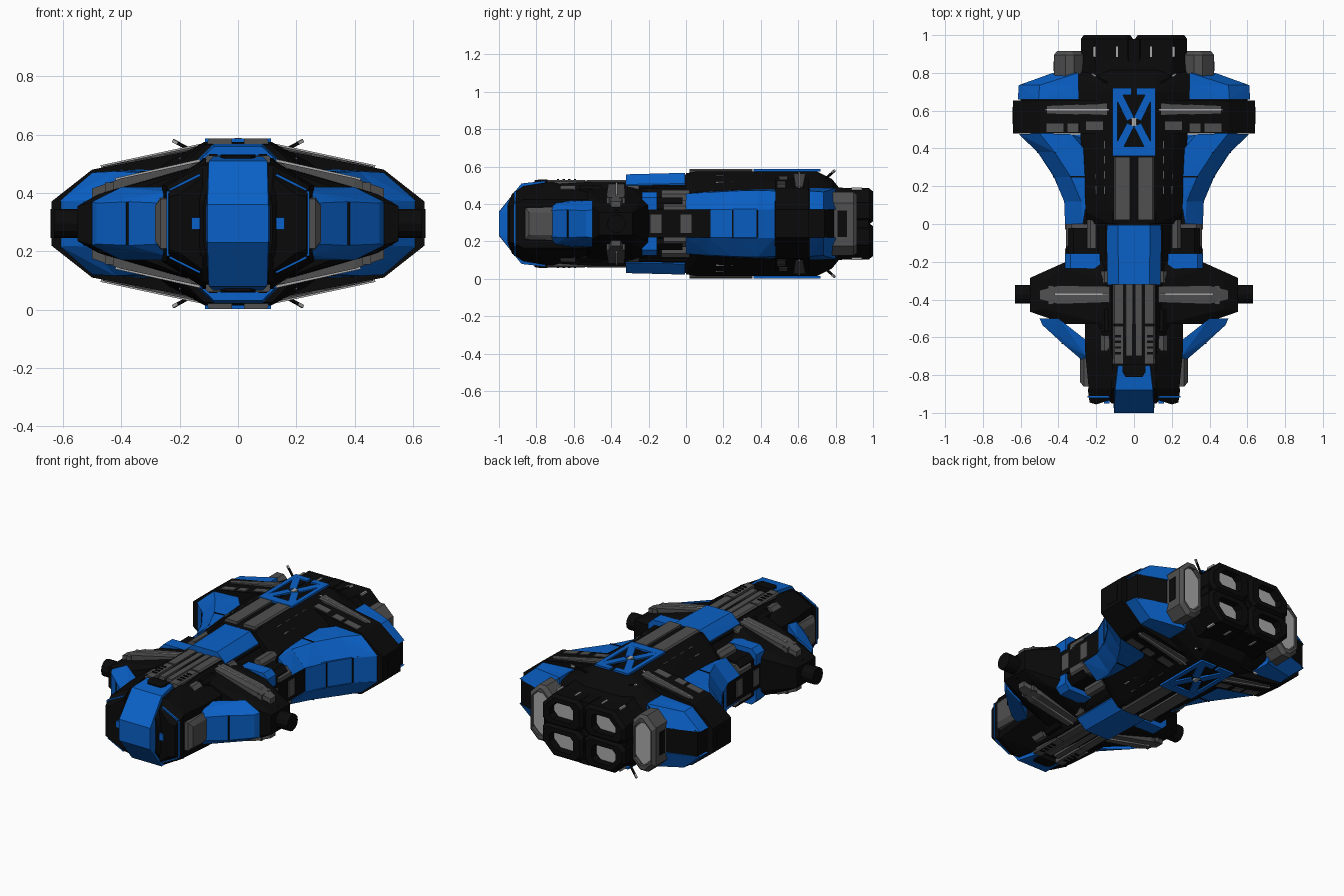
import bpy, bmesh, math
from itertools import combinations
from mathutils import Vector

if "Cube" in bpy.data.objects:
    bpy.data.objects.remove(bpy.data.objects["Cube"])

MID = 0.295  # the ship is mirrored about this height
COL = {'blue': (0.003, 0.12, 0.58), 'black': (0.003, 0.003, 0.003),
       'grey': (0.08, 0.08, 0.08), 'pale': (0.4, 0.4, 0.4)}
MATS = {}
for k, c in COL.items():
    MATS[k] = bpy.data.materials.new(k + "_paint")
    MATS[k].diffuse_color = (*c, 1)


def make(name, verts, faces, col, mirror=''):
    me = bpy.data.meshes.new(name)
    me.from_pydata(verts, [], faces)
    me.materials.append(MATS[col])
    ob = bpy.data.objects.new(name, me)
    bpy.context.collection.objects.link(ob)
    ob.location.z = MID
    if mirror:
        m = ob.modifiers.new("mirror", 'MIRROR')
        m.use_axis = ('X' in mirror, False, 'Z' in mirror)
        m.use_mirror_merge = False
    return ob


def hull_faces(pts):
    """Flat polygons of the convex hull, facing outwards."""
    found = {}
    for a, b, c in combinations(range(len(pts)), 3):
        n = (pts[b] - pts[a]).cross(pts[c] - pts[a])
        if n.length < 1e-9:
            continue
        n.normalize()
        d = [n.dot(p - pts[a]) for p in pts]
        if max(d) > 1e-5:
            if min(d) < -1e-5:
                continue
            n = -n
        on = [i for i, v in enumerate(d) if abs(v) <= 1e-5]
        if frozenset(on) in found:
            continue
        mid = sum((pts[i] for i in on), Vector()) / len(on)
        u = (pts[on[0]] - mid).normalized()
        w = n.cross(u)
        found[frozenset(on)] = sorted(on, key=lambda i: math.atan2((pts[i] - mid).dot(w), (pts[i] - mid).dot(u)))
    return list(found.values())


def solid(name, groups, col, join='', mirror=None):
    """Convex blocks; axes in join are closed across the middle, the others are mirrored copies."""
    verts, faces = [], []
    for g in groups:
        pts = set(tuple(p) for p in g)
        if 'X' in join:
            pts |= {(-x, y, z) for x, y, z in pts}
        if 'Z' in join:
            pts |= {(x, y, -z) for x, y, z in pts}
        pts = [Vector(p) for p in sorted(pts)]
        faces += [[len(verts) + i for i in f] for f in hull_faces(pts)]
        verts += pts
    return make(name, verts, faces, col, ''.join(a for a in 'XZ' if a not in join) if mirror is None else mirror)


def chain(name, stations, col, join=''):
    """Joins each cross-section to the next with a convex block."""
    return solid(name, [a + b for a, b in zip(stations, stations[1:])], col, join)


def plate(name, outline, t, col, join=''):
    return solid(name, [outline + [(x, y, z - t) for x, y, z in outline]], col, join)


def block(name, x0, x1, y0, y1, z0, z1, col, join='', c=0.0):
    """Box whose outer top edge may be chamfered by c."""
    pts = [(x, y, z0) for x in (x0, x1) for y in (y0, y1)]
    pts += [(x, y, z1) for x in (x0, x1 - c) for y in (y0, y1)] + [(x1, y, z1 - c) for y in (y0, y1)]
    return solid(name, [pts], col, join)


def bar(name, p, q, w, t, col, mirror='XZ'):
    p, q = Vector(p), Vector(q)
    rot = (q - p).to_track_quat('X', 'Z')
    pts = [e + rot @ Vector((0, sy * w / 2, sz * t / 2)) for e in (p, q) for sy in (-1, 1) for sz in (-1, 1)]
    return solid(name, [pts], col, '', mirror)


def nozzle(name, cx, cz, w, h, iw, ih, y0, y1, depth, col, mirror, c, big):
    """Octagonal exhaust frame with a recessed pale plate; big is the outer corner chamfer."""
    def ring(w, h, y, c, b):
        pr = [(w, h - b), (w - b, h), (c - w, h), (-w, h - c), (-w, c - h), (c - w, -h), (w - c, -h), (w, c - h)]
        return [(cx + x, y, cz + z) for x, z in pr]
    rings = [ring(w, h, y0, c, big), ring(w, h, y1 - .02, c, big), ring(w - .015, h - .015, y1, c, big),
             ring(iw, ih, y1, c * .7, big * .6), ring(iw, ih, y1 - depth, c * .7, big * .6)]
    faces = [[8 * k + i, 8 * k + (i - 1) % 8, 8 * k + 8 + (i - 1) % 8, 8 * k + 8 + i]
             for k in range(4) for i in range(8)] + [list(range(8)), list(range(32, 40))]
    ob = make(name, sum(rings, []), faces, col, mirror)
    bm = bmesh.new()
    bm.from_mesh(ob.data)
    bmesh.ops.recalc_face_normals(bm, faces=bm.faces[:])
    bm.to_mesh(ob.data)
    bm.free()
    solid(name + "_glow", [ring(iw, ih, y1 - depth - .004, c, big * .6) + ring(iw, ih, y1 - depth + .004, c, big * .6)],
          'pale', '', mirror)


def sec(y, xt, zt, xs, zs):
    """Octagon section: top corner and side corner."""
    return [(xt, y, zt), (xs, y, zs)]


# Hull cores
chain("front_hull", [sec(-.95, .11, .105, .118, .06), sec(-.87, .12, .2, .19, .12), sec(-.5, .12, .225, .2, .13),
                     sec(0, .12, .225, .2, .13)], 'black', 'XZ')
chain("rear_hull", [sec(0, .115, .27, .25, .14), sec(.06, .115, .28, .255, .17), sec(.7, .115, .28, .3, .18),
                    sec(.78, .12, .24, .3, .16), sec(.82, .12, .19, .28, .1)], 'black', 'XZ')
chain("mid_body", [sec(-.23, .3, .1, .36, .075), sec(.14, .3, .1, .36, .075)], 'black', 'XZ')

# Nose with blue visor plate, cheek pods and blue rims
chain("nose_plate", [sec(-1, .1, .065, .105, .06), sec(-.88, .1, .215, .115, .06), sec(-.75, .085, .23, .1, .1)],
      'blue', 'XZ')
plate("nose_notch", [(.06, -.74, .236), (.06, -.785, .236), (.045, -.81, .232)], .04, 'black', 'X')
solid("cheek_pod", [[(.12, -.93, .16), (.2, -.955, .1), (.235, -.945, .09), (.12, -.87, .2), (.245, -.87, .13)]],
      'black', 'Z')
bar("cheek_rim_top", (.13, -.915, .168), (.235, -.915, .115), .01, .008, 'blue')
bar("cheek_rim_side", (.24, -.915, -.112), (.24, -.915, .112), .008, .01, 'blue', 'X')
block("cheek_light", .13, .16, -.95, -.93, -.02, .02, 'blue', 'Z')
solid("nose_shoulder", [[(.11, -.87, .2), (.24, -.87, .13), (.11, -.72, .225), (.26, -.66, .13), (.2, -.5, .16),
                         (.26, -.5, .13)]], 'black', 'Z')
solid("front_side_pod", [[(.2, -.86, .085), (.265, -.86, .085), (.285, -.84, .06), (.285, -.7, .06),
                          (.265, -.7, .09), (.2, -.7, .09)]], 'grey', 'Z')

# Front wings
solid("front_wing", [[(.15, -.19, .17), (.36, -.2, .1), (.15, -.53, .19), (.36, -.53, .11), (.36, -.24, .14),
                      (.55, -.285, .06), (.55, -.465, .06), (.48, -.3, .1), (.48, -.45, .1), (.15, -.3, .2)]],
      'black', 'Z')
solid("front_wing_armour", [[(.5, -.5, .075), (.485, -.535, .07), (.37, -.64, .075), (.265, -.73, .07),
                             (.4, -.5, .125), (.26, -.61, .125), (.25, -.70, .11)]], 'blue', 'Z')
bar("armour_seam", (.38, -.632, -.074), (.38, -.632, .074), .006, .008, 'black', 'X')
for x, r, l in ((.57, .05, .12), (.6, .042, .06), (.5, .075, .06)):
    ring = [(r * math.cos(a * math.pi / 6), r * math.sin(a * math.pi / 6)) for a in range(12)]
    solid("wing_tip_thruster", [[(x + s * l / 2, v - .372, w) for v, w in ring for s in (-1, 1)]], 'black', '', 'X')
plate("front_spar", [(.12, -.33, .215), (.4, -.325, .155), (.5, -.35, .12), (.5, -.4, .12), (.4, -.425, .155),
                     (.12, -.415, .215)], .06, 'grey')
bar("front_spar_light", (.13, -.372, .215), (.42, -.372, .15), .009, .012, 'pale')
for y in (-.34, -.41):
    bar("spar_collar", (.44, y, 0), (.44, y, .14), .03, .03, 'grey')

# Front spine strips and deck details
for y0, y1 in ((-.53, -.31), (-.74, -.54)):
    block("front_spine_strip", .055, .112, y0, y1, .2, .234, 'grey', c=.008)
block("front_spine_rail", .008, .045, -.7, -.31, .2, .231, 'grey', c=.003)
for i in range(4):
    block("spine_vent", .07, .1, -.69 + .03 * i, -.678 + .03 * i, .22, .238, 'black')
for y0, y1, c in ((-.67, -.59, 'grey'), (-.57, -.45, 'black'), (-.31, -.25, 'grey')):
    block("deck_box", .13, .175, y0, y1, .14, .205, c, c=.02)

# Middle: blue saddle and side blocks
chain("saddle_rim", [sec(-.315, .085, .258, .15, .195), sec(.0, .085, .264, .15, .2)], 'black', 'XZ')
chain("saddle", [sec(-.32, .082, .264, .14, .21), sec(-.005, .085, .272, .143, .215)], 'blue', 'XZ')
block("side_block_front", .18, .365, -.235, -.155, .075, .17, 'blue', c=.03)
block("side_block_middle", .18, .35, -.155, -.02, .04, .14, 'black', c=.03)
block("side_block_grey", .25, .36, -.12, .0, .06, .125, 'grey', c=.03)
block("side_rib", .2, .25, -.13, .02, .1, .18, 'grey', c=.02)
for y in (-.19, -.03):
    block("side_hatch", .34, .365, y, y + .06, -.05, .05, 'grey', 'Z')


# Rear wing armour, in plan sweeping outwards
def wing(y, x0, w, h):
    return [(x0, y, h), (w - .09, y, h - .005), (w, y, .075), (x0, y, .075)]


chain("wing_root_armour", [wing(0, .27, .365, .16), wing(.13, .25, .37, .172)], 'blue')
chain("rear_wing_armour", [wing(.12, .25, .37, .172), wing(.25, .245, .425, .18), wing(.38, .25, .51, .184),
                           [(.33, .475, .186), (.5, .48, .175), (.61, .475, .078), (.262, .45, .075)]], 'blue')
chain("rear_wing_side", [[(.22, y, .08), (w, y, .08)] for y, w in
                         ((.13, .365), (.25, .423), (.38, .508), (.475, .606))], 'blue', 'Z')
for y, w in ((.25, .425), (.38, .51)):
    bar("wing_seam", (.26, y, .179), (w - .09, y, .176), .006, .006, 'black')
    bar("wing_side_seam", (w, y, -.074), (w, y, .074), .008, .006, 'black', 'X')

# Black band across the rear wings
solid("rear_wing_band", [[(x, y, z) for y in (.478, .655) for x, z in ((.1, .262), (.5, .185), (.64, .075))]],
      'black', 'XZ')
plate("rear_spar", [(.11, .575, .272), (.46, .585, .197), (.46, .625, .197), (.11, .64, .272)], .05, 'grey')
bar("rear_spar_light", (.13, .605, .268), (.47, .605, .195), .009, .01, 'pale')
for x, y, l in ((.15, .52, .1), (.29, .51, .06), (.37, .51, .09)):
    z = .25 - .19 * (x - .1)
    bar("band_box", (x, y, z), (x + l, y, z - .19 * l), .045, .03, 'grey')
block("band_socket", .6, .642, .53, .62, 0, .05, 'black', 'Z')

# Rear blue caps with black core
chain("rear_cap", [[(.295, y, .19), (w - .11, y, h), (w, y, .075), (.295, y, .075)] for y, w, h in
                   ((.66, .615, .175), (.735, .61, .17), (.8, .43, .155))], 'blue')
chain("rear_cap_core", [[(.2, y, .08), (w, y, .08)] for y, w in ((.65, .6), (.74, .595), (.79, .43))], 'black', 'Z')

# Rear top: grey strips, cross-braced panel, deck lights
block("rear_spine_strip", .02, .105, .02, .355, .25, .292, 'grey', c=.008)
block("rear_spine_end", .02, .11, .41, .69, .25, .283, 'black', c=.005)
Z = .286
bar("brace_side", (.1, .36, Z), (.1, .72, Z), .026, .012, 'blue')
bar("brace_front", (0, .385, Z), (.11, .385, Z), .05, .012, 'blue')
bar("brace_back", (.012, .702, Z), (.11, .702, Z), .036, .012, 'blue')
for y in (.395, .69):
    bar("brace_diagonal", (.085, y, Z), (.018, .54 + (y - .54) * .1, Z), .042, .011, 'blue')
bar("brace_hub", (-.012, .54, Z), (.012, .54, Z), .04, .014, 'pale', 'Z')
for i in range(4):
    for x in (.155, .2):
        z = .282 - (x - .115) * .72
        bar("deck_light", (x, .16 + .08 * i, z), (x, .2 + .08 * i, z), .005, .01, 'pale')
bar("antenna", (.13, .74, .235), (.215, .79, .28), .01, .01, 'black')
bar("antenna_tip", (.205, .784, .275), (.222, .794, .284), .011, .011, 'pale')

# Engines
chain("engine_block", [sec(.77, .2, .2, .3, .11), sec(.9, .2, .185, .285, .1)], 'black', 'XZ')
nozzle("main_nozzle", .143, .093, .138, .095, .08, .053, .86, 1.0, .05, 'black', 'XZ', .03, .075)
nozzle("side_nozzle", .345, 0, .078, .17, .055, .13, .76, .915, .02, 'grey', 'X', .05, .06)
block("side_nozzle_band", .3, .426, .81, .86, 0, .07, 'black', 'Z')
block("engine_cross", 0, .275, .87, .975, 0, .02, 'black', 'XZ')
block("engine_spine", 0, .05, .8, .98, .1, .19, 'black', 'X', c=.02)
for x in (.09, .21):
    bar("engine_vent_light", (x, .885, .187), (x, .94, .187), .012, .012, 'pale')

for m in bpy.data.materials:
    if m.users and not m.is_grease_pencil:
        m.use_nodes = True
        m.node_tree.nodes["Principled BSDF"].inputs["Base Color"].default_value = m.diffuse_color
